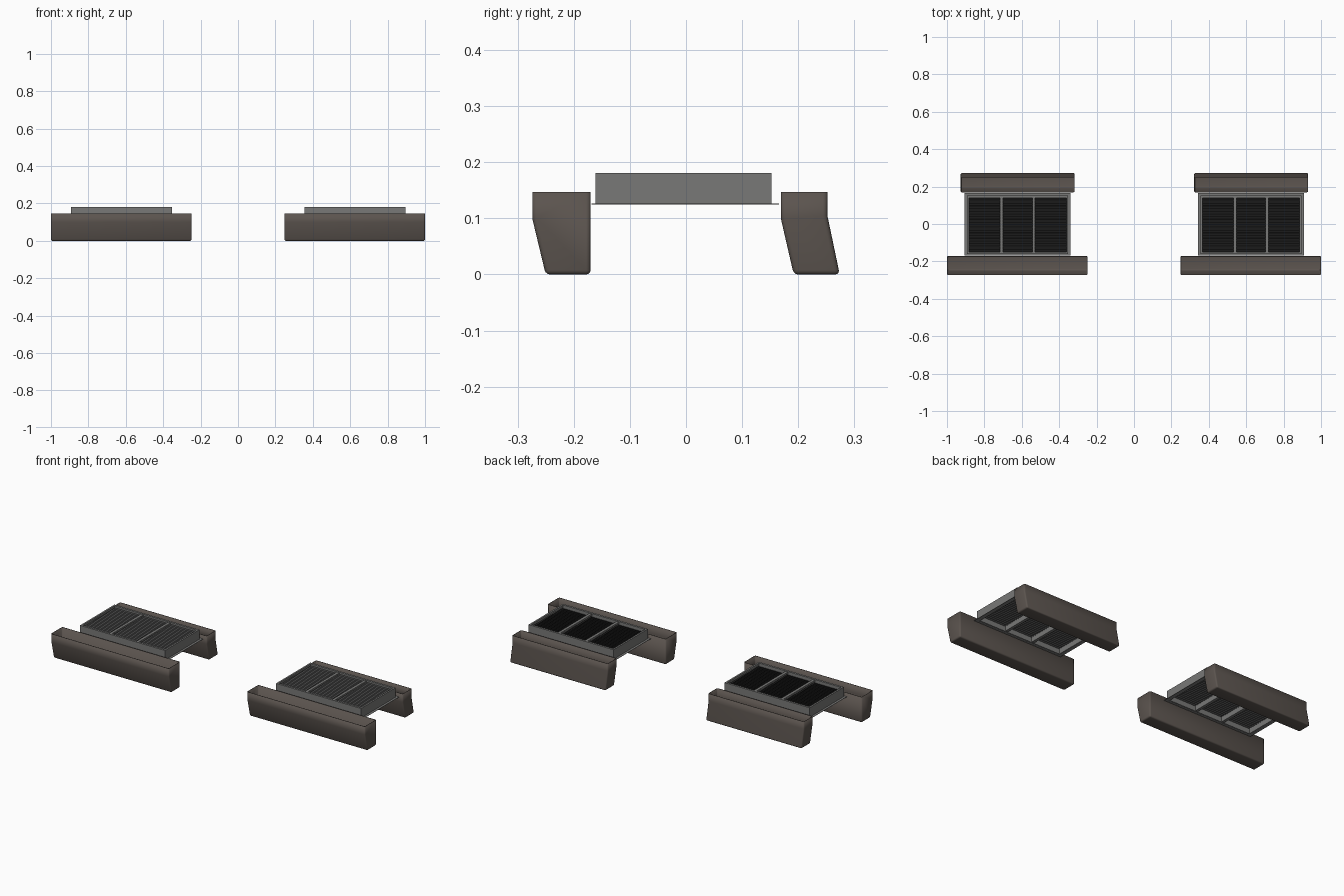
import bpy, bmesh, math
from mathutils import Matrix, Vector

if "Cube" in bpy.data.objects:
    bpy.data.objects.remove(bpy.data.objects["Cube"])


def material(name, col):
    m = bpy.data.materials.new(name)
    m.diffuse_color = (*col, 1)
    m.use_nodes = True
    m.node_tree.nodes["Principled BSDF"].inputs["Base Color"].default_value = m.diffuse_color
    return m


BROWN = material("warm brown grey", (0.105, 0.088, 0.077))
GREY = material("frame grey", (0.19, 0.19, 0.185))
DARK = material("dark slat grey", (0.048, 0.048, 0.048))


def finish(name, bm, mat):
    me = bpy.data.meshes.new(name)
    bm.to_mesh(me)
    bm.free()
    me.materials.append(mat)
    ob = bpy.data.objects.new(name, me)
    bpy.context.collection.objects.link(ob)
    return ob


def add_box(bm, x0, x1, y0, y1, z0, z1, tilt=0):
    c = Vector(((x0 + x1) / 2, (y0 + y1) / 2, (z0 + z1) / 2))
    m = (Matrix.Translation(c) @ Matrix.Rotation(tilt, 4, 'X')
         @ Matrix.Diagonal((x1 - x0, y1 - y0, z1 - z0, 1)))
    bmesh.ops.create_cube(bm, size=1, matrix=m)


def add_ring(bm, x0, x1, y0, y1, wx, wy, z0, z1):
    add_box(bm, x0, x1, y0, y0 + wy, z0, z1)
    add_box(bm, x0, x1, y1 - wy, y1, z0, z1)
    add_box(bm, x0, x0 + wx, y0 + wy, y1 - wy, z0, z1)
    add_box(bm, x1 - wx, x1, y0 + wy, y1 - wy, z0, z1)


def open_bin(name, profile, x0, x1):
    """Side profile swept along x, open on top, rounded lower and end edges."""
    bm = bmesh.new()
    face = bm.faces.new([bm.verts.new((x0, y, z)) for y, z in profile])
    ext = bmesh.ops.extrude_face_region(bm, geom=[face])
    for v in ext['geom']:
        if isinstance(v, bmesh.types.BMVert):
            v.co.x = x1
    bmesh.ops.recalc_face_normals(bm, faces=bm.faces)
    top = [f for f in bm.faces if f.normal.z > 0.95]
    bmesh.ops.delete(bm, geom=top, context='FACES')
    edges = [e for e in bm.edges
             if len(e.link_faces) == 2 and e.calc_face_angle() > 0.5]
    bmesh.ops.bevel(bm, geom=edges, offset=0.008, segments=3, profile=0.5,
                    affect='EDGES')
    ob = finish(name, bm, BROWN)
    s = ob.modifiers.new("wall", 'SOLIDIFY')
    s.thickness, s.offset = 0.003, -1
    bpy.ops.object.select_all(action='DESELECT')
    bpy.context.view_layer.objects.active = ob
    ob.select_set(True)
    bpy.ops.object.shade_smooth_by_angle(angle=math.radians(35))


FRONT = [(-0.274, 0.147), (-0.274, 0.1), (-0.25, 0), (-0.17, 0), (-0.17, 0.147)]
REAR = [(0.169, 0.147), (0.169, 0.1), (0.192, 0), (0.274, 0),
        (0.252, 0.105), (0.252, 0.147)]

for side, cx in (("left", -0.624), ("right", 0.624)):
    # front and rear open bins
    open_bin(side + "_front_bin", FRONT, cx - 0.376, cx + 0.376)
    open_bin(side + "_rear_bin", REAR, cx - 0.303, cx + 0.307)

    # upright grille frame with two dividers
    bm = bmesh.new()
    x0, x1 = cx - 0.269, cx + 0.272
    add_ring(bm, x0, x1, -0.161, 0.152, 0.010, 0.012, 0.125, 0.181)
    for d in (-0.085, 0.088):
        add_box(bm, cx + d - 0.008, cx + d + 0.008, -0.15, 0.141, 0.127, 0.178)
    finish(side + "_grille_frame", bm, GREY)

    # thin flange around the foot of the frame
    bm = bmesh.new()
    add_ring(bm, cx - 0.282, cx + 0.285, -0.168, 0.166, 0.02, 0.014, 0.1245, 0.1265)
    finish(side + "_frame_flange", bm, GREY)

    # overlapping tilted slats
    bm = bmesh.new()
    n = 20
    pitch = 0.289 / n
    for i in range(n):
        y = -0.149 + pitch * (i + 0.5)
        add_box(bm, x0 + 0.010, x1 - 0.010, y - 0.012, y + 0.012,
                0.161, 0.163, math.radians(45))
    finish(side + "_grille_slats", bm, DARK)
